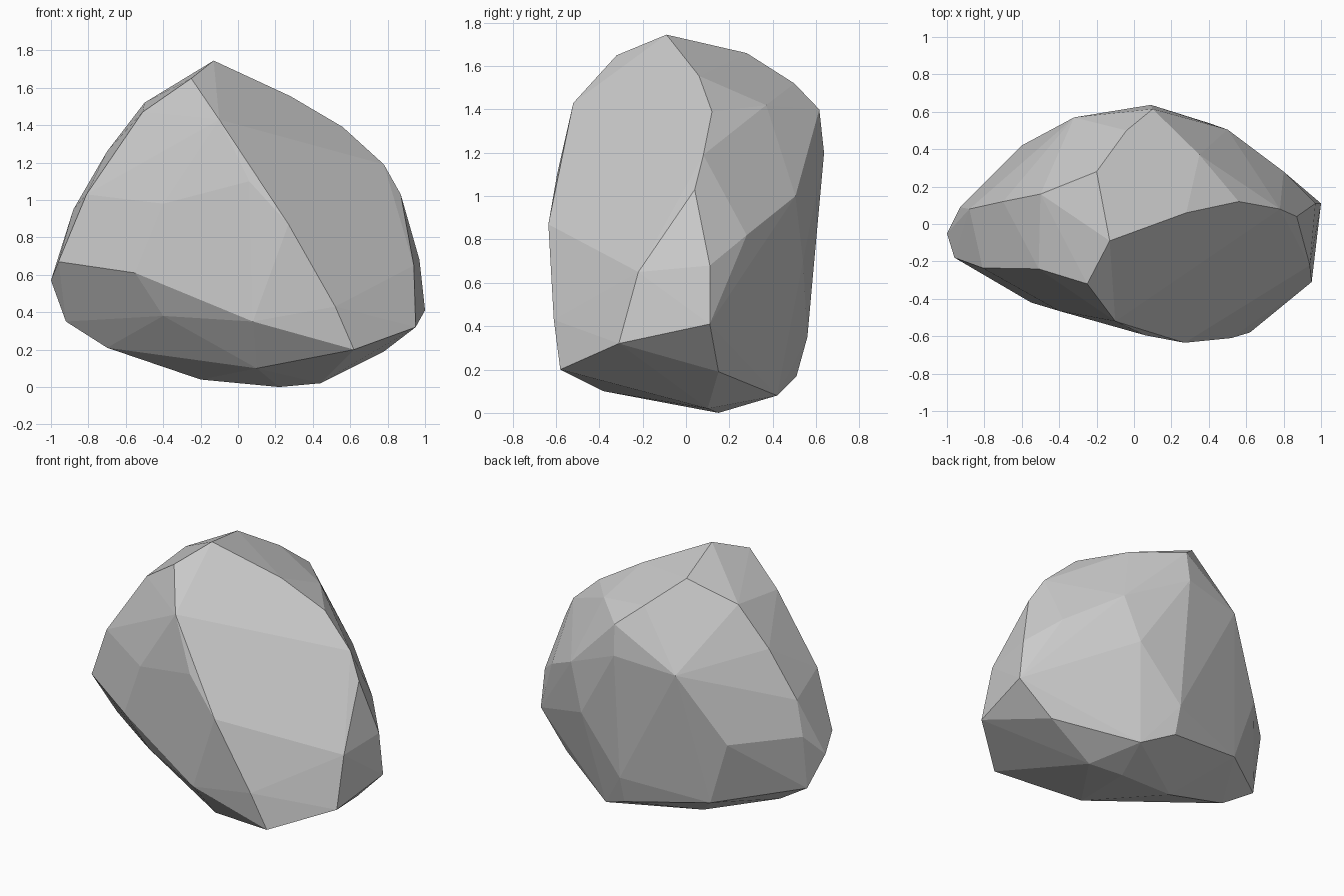
import bpy, bmesh
from math import radians

# Sharp front ridge, from the summit down to the toe
ridge = [(-.13, -.09, 1.745), (-.25, -.32, 1.65), (-.1, -.52, 1.43), (.06, -.595, 1.1),
         (.27, -.635, .87), (.52, -.61, .43), (.62, -.58, .2)]
# Rim of the right-hand face and its slight bulge
right_rim = [(.28, .06, 1.555), (.56, .12, 1.39), (.78, .08, 1.19), (.87, .04, 1.03),
             (.97, .11, .68), (1, .11, .41), (.95, -.31, .32), (.94, -.22, .65), (.25, -.36, 1.2)]
# Left shoulder and pointed left end
left_end = [(-.51, -.24, 1.47), (-.81, -.235, 1.03), (-.96, -.18, .67), (-1, -.05, .57),
            (-.93, .09, .72), (-.88, .08, .95), (-.7, .12, 1.26), (-.5, .16, 1.52),
            (-.4, -.465, .98), (-.55, -.42, .61)]
# Back lip and the rounded back wall
back = [(-.2, .28, 1.66), (-.04, .5, 1.52), (.1, .615, 1.4), (.35, .37, 1.42),
        (.09, .637, 1.2), (-.32, .57, 1.15), (-.6, .42, .7), (.5, .505, 1.0),
        (.8, .28, .82), (.4, .54, .7), (.1, .56, .35)]
# Undercut and keel-like base
base = [(.1, .51, .17), (-.46, .4, .27), (-.83, .1, .33), (.78, .15, .19), (.44, .1, .02),
        (.22, .15, 0), (-.2, .1, .04), (-.7, .0, .21), (-.92, .03, .35),
        (-.4, -.36, .38), (.08, -.59, .35), (.1, -.38, .1), (.3, .42, .08)]

bm = bmesh.new()
for p in ridge + right_rim + left_end + back + base:
    bm.verts.new(p)
bmesh.ops.convex_hull(bm, input=bm.verts[:])
loose = [v for v in bm.verts if not v.link_faces]
bmesh.ops.delete(bm, geom=loose, context='VERTS')
# Merge nearly flat triangles into broad facets
bmesh.ops.dissolve_limit(bm, angle_limit=radians(2), verts=bm.verts[:], edges=bm.edges[:])
bmesh.ops.recalc_face_normals(bm, faces=bm.faces[:])

mesh = bpy.data.meshes.new("boulder")
bm.to_mesh(mesh)
bm.free()
boulder = bpy.data.objects.new("boulder", mesh)
bpy.context.collection.objects.link(boulder)
